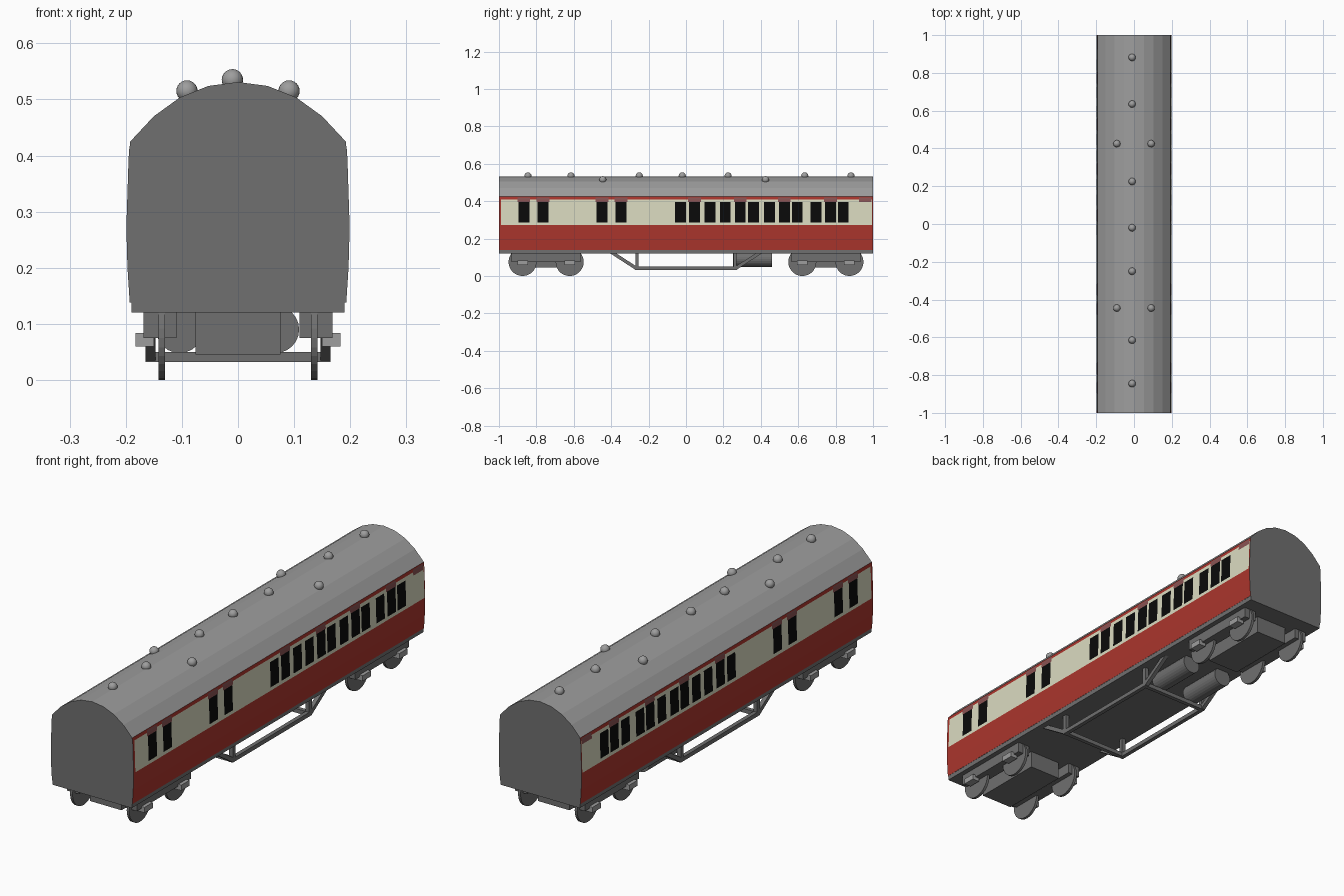
import bpy, bmesh, math
from mathutils import Vector

if "Cube" in bpy.data.objects:
    bpy.data.objects.remove(bpy.data.objects["Cube"])


def material(name, rgb):
    m = bpy.data.materials.new(name)
    m.diffuse_color = (*rgb, 1)
    m.use_nodes = True
    m.node_tree.nodes["Principled BSDF"].inputs["Base Color"].default_value = m.diffuse_color
    return m


RED = material("crimson", (0.41, 0.036, 0.026))
CREAM = material("cream", (0.71, 0.71, 0.53))
BLACK = material("window black", (0.003, 0.003, 0.003))
VENT = material("dusky pink", (0.25, 0.085, 0.085))
ROOF = material("roof grey", (0.34, 0.34, 0.34))
DARK = material("underframe grey", (0.16, 0.16, 0.16))


def finish(name, bm, mats, mirror=False):
    me = bpy.data.meshes.new(name)
    bm.to_mesh(me)
    bm.free()
    ob = bpy.data.objects.new(name, me)
    bpy.context.collection.objects.link(ob)
    for m in mats:
        me.materials.append(m)
    if mirror:
        mod = ob.modifiers.new("mirror", 'MIRROR')
        mod.use_mirror_merge = False
    return ob


def box(name, lo, hi, mat, mirror=False):
    bm = bmesh.new()
    bmesh.ops.create_cube(bm, size=1)
    for v in bm.verts:
        v.co = Vector([(a + b) / 2 + c * (b - a) for a, b, c in zip(lo, hi, v.co)])
    return finish(name, bm, [mat], mirror)


def cylinder(name, centre, r, length, axis, mat, mirror=False, sides=24):
    bm = bmesh.new()
    bmesh.ops.create_cone(bm, cap_ends=True, segments=sides, radius1=r, radius2=r, depth=length)
    rot = Vector((0, 0, 1)).rotation_difference(Vector(axis)).to_matrix()
    for v in bm.verts:
        v.co = rot @ v.co + Vector(centre)
    return finish(name, bm, [mat], mirror)


# Cross-section of one body side, and half the roof arc
SIDE = [(0.193, 0.138), (0.197, 0.20), (0.199, 0.273), (0.1985, 0.287),
        (0.195, 0.395), (0.194, 0.41), (0.1925, 0.42), (0.192, 0.425)]
ARC = [(0.192, 0.425), (0.15, 0.47), (0.103, 0.504), (0.053, 0.524), (0, 0.531)]

# Window centres along the coach, and the ones with a vent above
WINDOWS = [-0.867, -0.765, -0.449, -0.347, -0.03, 0.045, 0.128, 0.21,
           0.29, 0.36, 0.447, 0.526, 0.595, 0.695, 0.772, 0.841]
VENTS = [-0.867, -0.765, -0.449, -0.347, 0.045, 0.29, 0.526, 0.772, 0.958]
HALF_W, HALF_V = 0.029, 0.034

# Painted body sides: a grid coloured by position
cuts = {-1, 1, -0.988, 0.995}
cuts |= {round(c + s * HALF_W, 4) for c in WINDOWS for s in (-1, 1)}
cuts |= {round(c + s * HALF_V, 4) for c in VENTS for s in (-1, 1)}
ys = sorted(cuts)
bm = bmesh.new()
grid = [[bm.verts.new((x, y, z)) for x, z in SIDE] for y in ys]
for i in range(len(ys) - 1):
    for j in range(len(SIDE) - 1):
        f = bm.faces.new((grid[i][j], grid[i + 1][j], grid[i + 1][j + 1], grid[i][j + 1]))
        y, z = (ys[i] + ys[i + 1]) / 2, (SIDE[j][1] + SIDE[j + 1][1]) / 2
        if 0.287 < z < 0.395 and any(abs(y - c) < HALF_W for c in WINDOWS):
            f.material_index = 2
        elif 0.395 < z < 0.42 and any(abs(y - c) < HALF_V for c in VENTS):
            f.material_index = 3
        elif 0.273 < z < 0.41 and -0.988 < y < 0.995:
            f.material_index = 1
finish("body_side", bm, [RED, CREAM, BLACK, VENT], mirror=True)

# Faceted roof
bm = bmesh.new()
arc = ARC + [(-x, z) for x, z in ARC[-2::-1]]
rows = [[bm.verts.new((x, y, z)) for x, z in arc] for y in (-1, 1)]
for k in range(len(arc) - 1):
    bm.faces.new((rows[0][k], rows[1][k], rows[1][k + 1], rows[0][k + 1]))
finish("roof", bm, [ROOF])

# Flat end walls
outline = SIDE[:-1] + arc + [(-x, z) for x, z in SIDE[-2::-1]]
for name, y in (("front_end", -1), ("back_end", 1)):
    bm = bmesh.new()
    pts = outline if y < 0 else outline[::-1]
    bm.faces.new([bm.verts.new((x, y, z)) for x, z in pts])
    finish(name, bm, [DARK])

# Floor frame
box("floor_frame", (-0.19, -1, 0.12), (0.19, 1, 0.14), DARK)

# Roof ventilator domes
domes = [(-0.01, y, 0.535) for y in (-0.845, -0.615, -0.25, -0.02, 0.225, 0.635, 0.882)]
domes += [(x, y, 0.515) for x in (-0.091, 0.091) for y in (-0.445, 0.425)]
for n, c in enumerate(domes):
    bm = bmesh.new()
    bmesh.ops.create_uvsphere(bm, u_segments=20, v_segments=12, radius=0.019)
    bmesh.ops.translate(bm, verts=bm.verts, vec=c)
    for f in bm.faces:
        f.smooth = True
    finish(f"roof_vent_{n}", bm, [ROOF])

# Bogies: centre block, side frames, wheels and axle boxes
for label, cy in (("front", -0.748), ("back", 0.748)):
    box(label + "_bogie_block", (-0.076, cy - 0.16, 0.045), (0.076, cy + 0.16, 0.12), DARK)
    box(label + "_bogie_frame", (0.11, cy - 0.185, 0.075), (0.168, cy + 0.185, 0.12), DARK, True)
    for n, wy in enumerate((cy - 0.126, cy + 0.126)):
        cylinder(f"{label}_wheel_{n}", (0.136, wy, 0.075), 0.075, 0.012, (1, 0, 0), DARK, True, 28)
        box(f"{label}_axle_box_{n}", (0.15, wy - 0.028, 0.06), (0.183, wy + 0.028, 0.084), ROOF, True)


# Truss rods under the floor
def beam(name, a, b, half=0.009):
    (y0, z0), (y1, z1) = a, b
    d = Vector((0, y1 - y0, z1 - z0))
    side = Vector((0, -d.z, d.y)).normalized() * half
    bm = bmesh.new()
    ends = []
    for y, z in (a, b):
        c = Vector((0.156, y, z))
        w = Vector((half, 0, 0))
        ends.append([bm.verts.new(c + p) for p in (-w - side, w - side, w + side, -w + side)])
    for k in range(4):
        m = (k + 1) % 4
        bm.faces.new((ends[0][k], ends[0][m], ends[1][m], ends[1][k]))
    bm.faces.new(ends[0])
    bm.faces.new(ends[1])
    bmesh.ops.recalc_face_normals(bm, faces=bm.faces)
    finish(name, bm, [DARK], True)


beam("truss_bottom", (-0.272, 0.041), (0.272, 0.041))
for label, s in (("front", -1), ("back", 1)):
    beam(label + "_truss_diagonal", (s * 0.267, 0.042), (s * 0.40, 0.128))
    beam(label + "_truss_post", (s * 0.262, 0.04), (s * 0.262, 0.13))
    box(label + "_truss_crossbar", (-0.15, s * 0.262 - 0.009, 0.032), (0.15, s * 0.262 + 0.009, 0.05), DARK)

# Underfloor cylinders
for label, x in (("left", -0.104), ("right", 0.067)):
    cylinder(label + "_tank", (x, 0.355, 0.09), 0.042, 0.21, (0, 1, 0), DARK)
